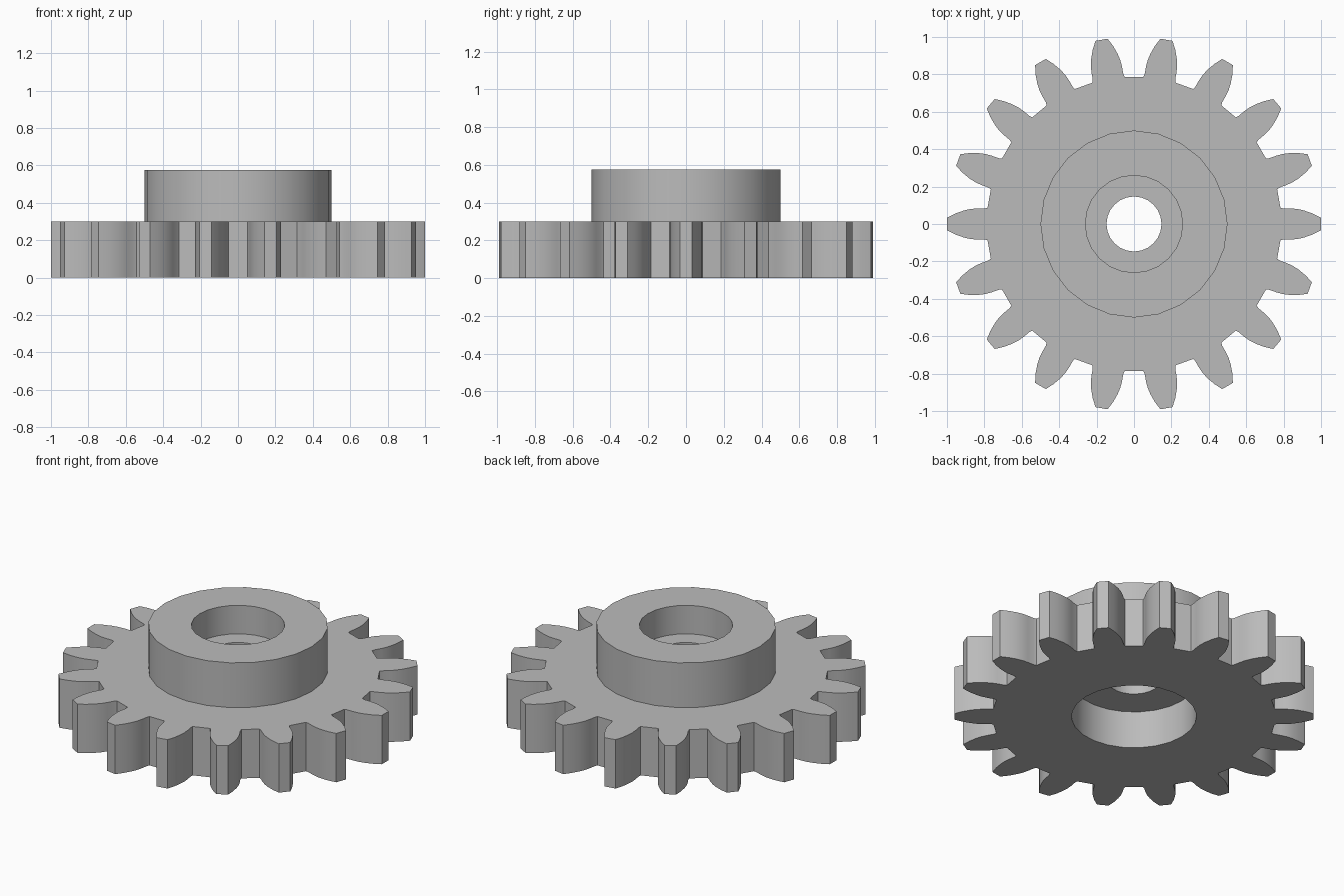
import bpy, bmesh, math

cube = bpy.data.objects.get("Cube")
if cube:
    bpy.data.objects.remove(cube)

TEETH, SEGMENTS = 18, 24
THICKNESS = 0.30

steel = bpy.data.materials.new("plain grey")
steel.use_nodes = True
grey = (0.5, 0.5, 0.5, 1)
steel.diffuse_color = grey
steel.node_tree.nodes["Principled BSDF"].inputs["Base Color"].default_value = grey

# One tooth flank: (distance from the axis, half width), root to tip
FLANK = [(0.783, 0.087), (0.80, 0.083), (0.84, 0.083), (0.875, 0.08),
         (0.91, 0.072), (0.955, 0.056), (1.0, 0.033)]
TOOTH = [(x, -w) for x, w in FLANK] + [(x, w) for x, w in reversed(FLANK)]

# Hub and stepped bore: (radius, height), from the plate top to the underside
HUB = [(0.5, THICKNESS), (0.5, 0.575), (0.26, 0.575), (0.26, 0.40),
       (0.147, 0.40), (0.147, 0.23), (0.348, 0.23), (0.348, 0)]

bm = bmesh.new()


def circle(radius, z):
    steps = [math.tau * i / SEGMENTS for i in range(SEGMENTS)]
    return [bm.verts.new((radius * math.cos(a), radius * math.sin(a), z)) for a in steps]


def tooth_outline(z):
    ring = []
    for i in range(TEETH):
        a = math.tau * i / TEETH
        c, s = math.cos(a), math.sin(a)
        ring += [bm.verts.new((x * c - y * s, x * s + y * c, z)) for x, y in TOOTH]
    return ring


def join(a, b):
    n = len(a)
    for i in range(n):
        j = (i + 1) % n
        bm.faces.new((a[i], a[j], b[j], b[i]))


def fill_between(outer, inner):
    edges = [bm.edges.get((r[i - 1], r[i])) for r in (outer, inner) for i in range(len(r))]
    bmesh.ops.triangle_fill(bm, use_beauty=True, use_dissolve=False, edges=edges)


# Turned hub and bore
rings = [circle(r, z) for r, z in HUB]
for a, b in zip(rings, rings[1:]):
    join(a, b)

# Toothed rim with top and bottom plates
bottom, top = tooth_outline(0), tooth_outline(THICKNESS)
join(bottom, top)
fill_between(top, rings[0])
fill_between(bottom, rings[-1])
bmesh.ops.recalc_face_normals(bm, faces=bm.faces[:])

mesh = bpy.data.meshes.new("spur_gear")
bm.to_mesh(mesh)
bm.free()
mesh.materials.append(steel)
gear = bpy.data.objects.new("spur_gear", mesh)
bpy.context.collection.objects.link(gear)

# Smooth round walls, crisp rims
bpy.ops.object.select_all(action='DESELECT')
gear.select_set(True)
bpy.context.view_layer.objects.active = gear
bpy.ops.object.shade_smooth_by_angle(angle=math.radians(30))
